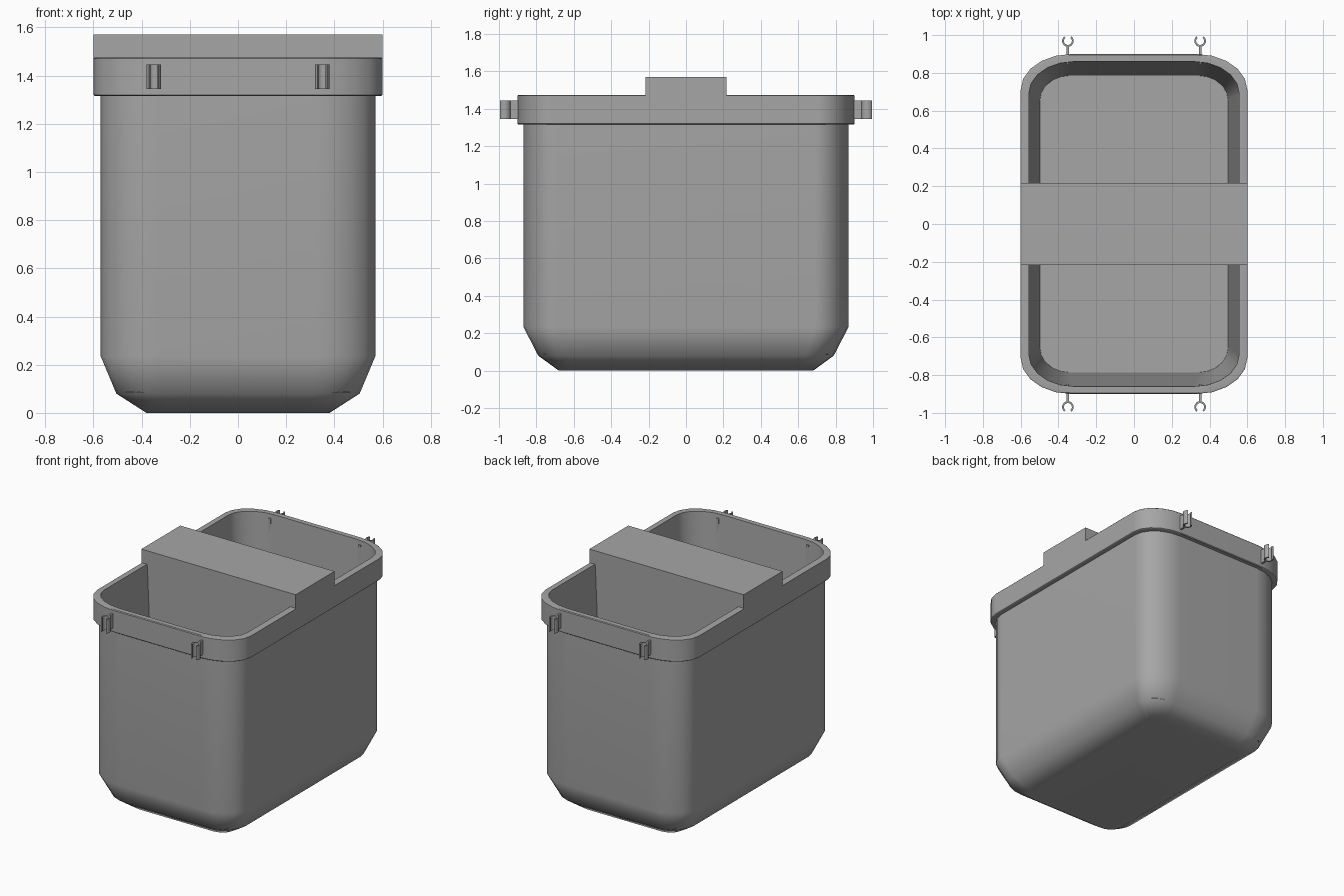
import bpy
import bmesh
from math import cos, sin, pi, radians

cube = bpy.data.objects.get("Cube")
if cube:
    bpy.data.objects.remove(cube, do_unlink=True)

grey = bpy.data.materials.new("matte grey")
grey.use_nodes = True
COLOUR = (0.38, 0.38, 0.38, 1)
grey.diffuse_color = COLOUR
grey.node_tree.nodes["Principled BSDF"].inputs["Base Color"].default_value = COLOUR


def finish(name, bm, smooth_angle=None):
    bmesh.ops.recalc_face_normals(bm, faces=bm.faces)
    mesh = bpy.data.meshes.new(name)
    bm.to_mesh(mesh)
    bm.free()
    mesh.materials.append(grey)
    obj = bpy.data.objects.new(name, mesh)
    bpy.context.collection.objects.link(obj)
    if smooth_angle:
        bpy.ops.object.select_all(action="DESELECT")
        obj.select_set(True)
        bpy.context.view_layer.objects.active = obj
        bpy.ops.object.shade_smooth_by_angle(angle=radians(smooth_angle))
    return obj


def rounded_rect(hx, hy, rx, ry, steps=5):
    """Outline with elliptical corners, counter-clockwise."""
    points = []
    for q, (sx, sy) in enumerate([(1, 1), (-1, 1), (-1, -1), (1, -1)]):
        for i in range(steps + 1):
            a = (q + i / steps) * pi / 2
            points.append((sx * (hx - rx) + rx * cos(a), sy * (hy - ry) + ry * sin(a)))
    return points


def loft(bm, sections):
    """Skin a stack of outlines and cap both ends."""
    rings = [[bm.verts.new((x, y, z)) for x, y in rounded_rect(hx, hy, rx, ry)]
             for z, hx, hy, rx, ry in sections]
    n = len(rings[0])
    for low, high in zip(rings, rings[1:]):
        for i in range(n):
            j = (i + 1) % n
            bm.faces.new((low[i], low[j], high[j], high[i]))
    bm.faces.new(rings[0])
    bm.faces.new(rings[-1])


def box(bm, x, y, z, taper=1.0):
    """Box from (min, max) ranges; taper scales the bottom in x."""
    verts = bmesh.ops.create_cube(bm, size=1)["verts"]
    for v in verts:
        k = taper if v.co.z < 0 else 1
        v.co = (x[v.co.x > 0] * k, y[v.co.y > 0], z[v.co.z > 0])


# Tub with a chamfered foot, stepped rim and tapered hollow
bm = bmesh.new()
loft(bm, [
    (0, 0.38, 0.68, 0.10, 0.08),
    (0.08, 0.505, 0.79, 0.19, 0.15),
    (0.235, 0.57, 0.87, 0.24, 0.18),
    (1.315, 0.57, 0.87, 0.24, 0.18),
    (1.315, 0.595, 0.895, 0.27, 0.19),
    (1.32, 0.60, 0.90, 0.27, 0.19),
    (1.47, 0.60, 0.90, 0.27, 0.19),
    (1.475, 0.595, 0.895, 0.27, 0.19),
    (1.475, 0.557, 0.86, 0.24, 0.17),
    (0.085, 0.498, 0.785, 0.15, 0.13),
])
tub = finish("tub", bm, 40)
weighted = tub.modifiers.new("even shading", "WEIGHTED_NORMAL")
weighted.keep_sharp = True

# Solid divider that splits the hollow in two
bm = bmesh.new()
box(bm, (-0.565, 0.565), (-0.212, 0.212), (0.08, 1.50), taper=0.885)
finish("divider", bm)

# Flat bridge across the top
bm = bmesh.new()
box(bm, (-0.60, 0.60), (-0.216, 0.216), (1.465, 1.57))
finish("bridge", bm)

# Open ring clips on short stems, mirrored to all four places
CLIP_X, CLIP_Y, OUTER, INNER = 0.35, -0.969, 0.031, 0.021
BOTTOM, TOP = 1.345, 1.445
bm = bmesh.new()
steps = 14
start, sweep = radians(-90 + 38), radians(360 - 76)
angles = [start + sweep * i / steps for i in range(steps + 1)]
columns = []
for a in angles:
    columns.append([bm.verts.new((CLIP_X + r * cos(a), CLIP_Y + r * sin(a), z))
                    for r, z in ((OUTER, BOTTOM), (OUTER, TOP), (INNER, TOP), (INNER, BOTTOM))])
for a, b in zip(columns, columns[1:]):
    for i in range(4):
        j = (i + 1) % 4
        bm.faces.new((a[i], a[j], b[j], b[i]))
bm.faces.new(columns[0])
bm.faces.new(columns[-1])
box(bm, (CLIP_X - 0.007, CLIP_X + 0.007), (CLIP_Y + 0.025, -0.848), (BOTTOM, TOP))
clips = finish("clips", bm, 35)
mirror = clips.modifiers.new("four corners", "MIRROR")
mirror.use_axis = (True, True, False)
